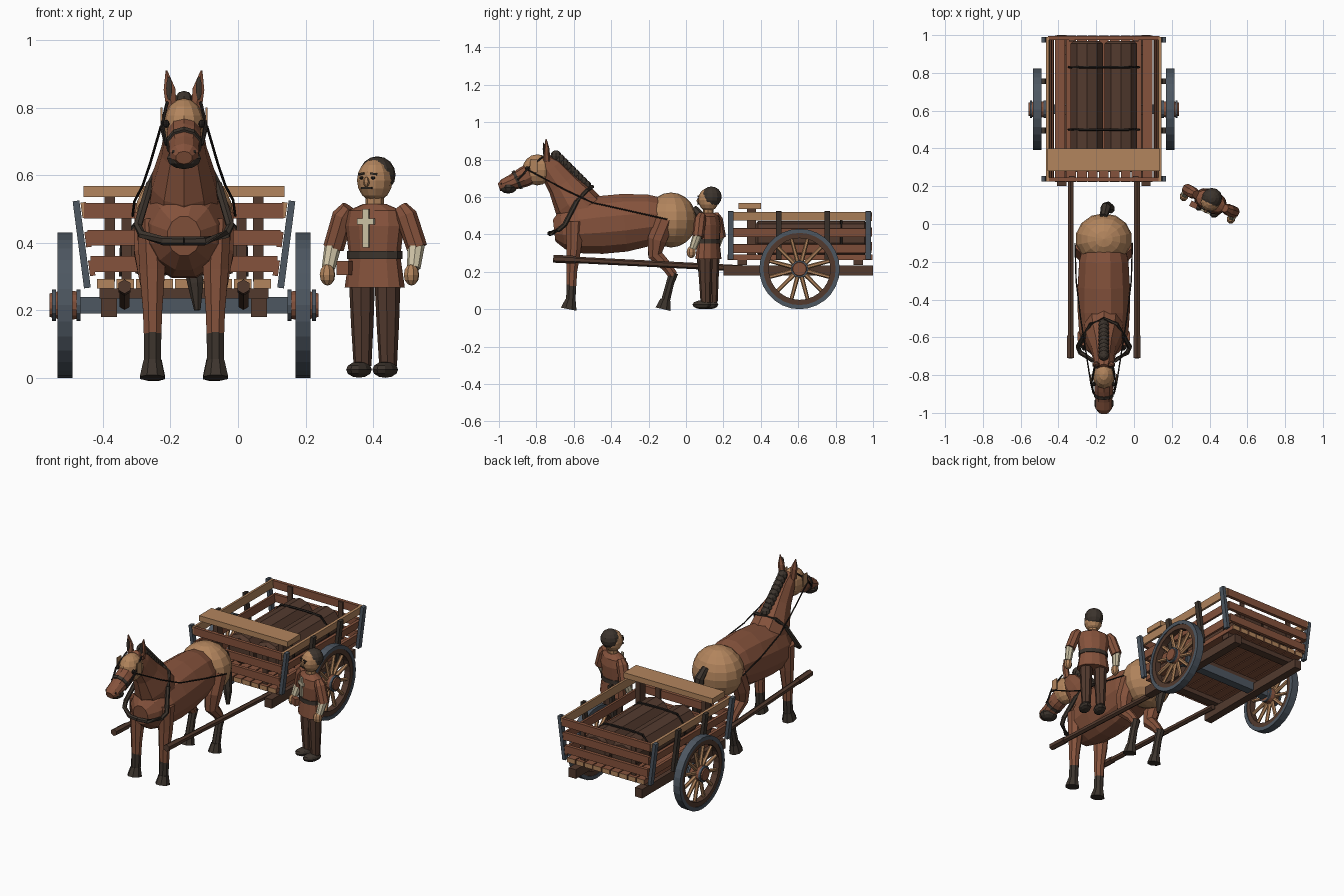
import bpy, bmesh, math
from mathutils import Vector, Matrix

if "Cube" in bpy.data.objects:
    bpy.data.objects.remove(bpy.data.objects["Cube"])


def material(name, rgb):
    m = bpy.data.materials.new(name)
    m.use_nodes = True
    m.diffuse_color = (*rgb, 1)
    m.node_tree.nodes["Principled BSDF"].inputs["Base Color"].default_value = (*rgb, 1)
    return m


TAN = material("tan", (.45, .235, .11))
BROWN = material("chestnut_brown", (.235, .085, .045))
WOOD = material("dark_wood", (.085, .042, .027))
DARK = material("dark_hair", (.045, .034, .026))
BLACK = material("near_black", (.018, .014, .012))
IRON = material("blue_grey_iron", (.075, .095, .12))
CREAM = material("cream_cloth", (.62, .55, .38))

place = Matrix.Identity(4)   # group transform for the parts being built


def add(name, bm, mat, end_mat=None):
    """Finish a part; end_mat colours faces that look along y."""
    bmesh.ops.recalc_face_normals(bm, faces=bm.faces)
    if end_mat:
        for f in bm.faces:
            f.material_index = int(abs(f.normal.y) > .9)
    bm.transform(place)
    me = bpy.data.meshes.new(name)
    bm.to_mesh(me)
    bm.free()
    for m in (mat, end_mat):
        if m:
            me.materials.append(m)
    ob = bpy.data.objects.new(name, me)
    bpy.context.collection.objects.link(ob)
    return ob


def box(name, c, size, mat, rot=(0, 0, 0), end_mat=None):
    bm = bmesh.new()
    r = Matrix.Rotation(rot[2], 4, 'Z') @ Matrix.Rotation(rot[1], 4, 'Y') @ Matrix.Rotation(rot[0], 4, 'X')
    bmesh.ops.create_cube(bm, size=1, matrix=Matrix.Translation(c) @ r @ Matrix.Diagonal((*size, 1)))
    add(name, bm, mat, end_mat)


def ball(name, c, radii, mat, seg=12, rings=8, axis='Z'):
    bm = bmesh.new()
    turn = Matrix.Rotation(math.pi / 2, 4, 'X') if axis == 'Y' else Matrix.Identity(4)
    bmesh.ops.create_uvsphere(bm, u_segments=seg, v_segments=rings, radius=1, matrix=Matrix.Translation(c) @ Matrix.Diagonal((*radii, 1)) @ turn)
    add(name, bm, mat)


def loft(name, pts, mat, n=8):
    """Skin elliptical rings along a path of (x, y, z, side radius[, depth radius])."""
    bm = bmesh.new()
    pos = [Vector(p[:3]) for p in pts]
    rings = []
    for i, p in enumerate(pts):
        t = (pos[min(i + 1, len(pos) - 1)] - pos[max(i - 1, 0)]).normalized()
        ref = Vector((0, 1, 0)) if abs(t.x) > .9 else Vector((1, 0, 0))
        side = (ref - t * ref.dot(t)).normalized()
        up = t.cross(side)
        ang = [2 * math.pi * (k + .5) / n for k in range(n)]
        rings.append([bm.verts.new(pos[i] + side * p[3] * math.cos(a) + up * p[-1] * math.sin(a)) for a in ang])
    for a, b in zip(rings, rings[1:]):
        for k in range(n):
            bm.faces.new((a[k], a[k - 1], b[k - 1], b[k]))
    bm.faces.new(rings[0])
    bm.faces.new(rings[-1])
    add(name, bm, mat)


def hoop(name, c, r_in, r_out, w, mat, n=28):
    """Square-section ring turning about the x axis."""
    bm = bmesh.new()
    sect = [(-w / 2, r_in), (w / 2, r_in), (w / 2, r_out), (-w / 2, r_out)]
    rows = [[bm.verts.new((c[0] + x, c[1] + r * math.cos(a), c[2] + r * math.sin(a))) for x, r in sect]
            for a in (2 * math.pi * k / n for k in range(n))]
    for i in range(n):
        for k in range(4):
            bm.faces.new((rows[i][k], rows[i][k - 1], rows[i - 1][k - 1], rows[i - 1][k]))
    add(name, bm, mat)


SIDES = ((1, "left"), (-1, "right"))

# ---------- cart, built about its own centre line ----------
place = Matrix.Translation((-.16, 0, 0))
lean = .13
for i in range(9):
    box("floor_plank", (-.232 + i * .058, .61, .278), (.052, .775, .028), BROWN, end_mat=TAN)
for y in (.3, .605, .92):
    box("floor_crossbar", (0, y, .25), (.5, .05, .03), WOOD)
box("axle", (0, .607, .215), (.62, .05, .05), IRON)
for s, side in SIDES:
    box(side + "_chassis_beam", (s * .2225, .6, .207), (.048, .8, .055), WOOD)
    loft(side + "_shaft", [(s * .176, -.6, .264, .017), (s * .176, .3, .218, .017)], WOOD, 6)
    loft(side + "_shaft_tip", [(s * .176, -.71, .27, .021), (s * .176, -.59, .264, .021)], WOOD, 6)
    for z, mat in ((.325, BROWN), (.41, BROWN), (.497, TAN)):
        box(side + "_side_rail", (s * (.27 + lean * (z - .3)), .608, z), (.016, .765, .046), mat, (0, s * lean, 0))
    for y, mat in ((.24, IRON), (.495, DARK), (.755, DARK), (.975, IRON)):
        box(side + "_side_post", (s * .303, y, .395), (.02, .03, .26), mat, (0, s * lean, 0))
    # wheel
    c = (s * .3525, .607, .215)
    hoop(side + "_tyre", c, .193, .215, .045, IRON)
    hoop(side + "_felloe", c, .165, .195, .038, WOOD)
    for k in range(12):
        a = 2 * math.pi * (k + .5) / 12
        d = Vector((0, math.cos(a), math.sin(a)))
        ends = [Vector(c) + d * r for r in (.03, .17)]
        loft(side + "_spoke", [(*ends[0], .012), (*ends[1], .01)], TAN, 6)
    loft(side + "_hub", [(s * .306, .607, .215, .04), (s * .352, .607, .215, .048), (s * .398, .607, .215, .036)], BROWN, 12)
    for x in (.312, .385):
        hoop(side + "_hub_band", (s * x, .607, .215), .03, .047, .012, IRON, 12)
for y, end in ((.235, "front"), (.985, "back")):
    for i, z in enumerate((.337, .415, .495)):
        box(end + "_board", (0, y, z), (.555 + .018 * i, .02, .046), BROWN)
    for x in (-.17, .17):
        box(end + "_brace", (x, y + (.014 if end == "front" else -.014), .4), (.03, .012, .23), WOOD)
box("bench_seat", (0, .34, .552), (.595, .12, .033), TAN)
for x in (-.22, .22):
    box("bench_support", (x, .35, .41), (.03, .05, .25), WOOD)
# bundled load with straps
for x in (-.09, .09):
    loft("cargo_roll", [(x, y, .382, r) for y, r in ((.37, .07), (.385, .09), (.955, .09), (.97, .07))], WOOD, 10)
for y in (.5, .83):
    loft("cargo_strap", [(x, y, z, .007) for x, z in ((-.185, .3), (-.183, .41), (-.13, .47), (-.05, .474), (.05, .474), (.13, .47), (.183, .41), (.185, .3))], BLACK, 5)

# ---------- horse ----------
loft("horse_body", [(0, -.02, .475, .09, .1), (0, -.2, .475, .135, .143), (0, -.33, .462, .143, .16),
                    (0, -.46, .45, .143, .16), (0, -.57, .44, .135, .147), (0, -.66, .425, .1, .11), (0, -.705, .42, .05, .06)], BROWN, 12)
loft("horse_neck", [(0, -.5, .45, .12, .14), (0, -.6, .58, .1, .118), (0, -.66, .67, .07, .085),
                    (0, -.72, .75, .055, .068), (0, -.77, .8, .04, .04)], BROWN, 10)
ball("horse_rump", (0, -.08, .477), (.15, .137, .147), TAN, 14, 10)
ball("horse_head", (0, -.795, .745), (.062, .08, .083), TAN, 12, 8)
loft("horse_nose", [(0, -.81, .735, .05, .058), (0, -.87, .705, .053, .054), (0, -.93, .678, .046, .042),
                    (0, -.975, .66, .045, .036), (0, -1, .652, .025, .02)], BROWN, 10)
ball("horse_muzzle", (0, -.95, .65), (.053, .046, .032), DARK, 10, 6)
loft("nose_band", [(0, -.895, .695, .054, .054), (0, -.91, .688, .053, .052)], DARK, 10)
for i in range(9):
    t = i / 8
    ball("mane_lock", (0, -.695 + .16 * t, .818 - .16 * t), (.029, .03, .032), DARK, 8, 6)
loft("tail", [(0, .04, .54, .02), (.01, .085, .49, .028), (.02, .09, .38, .03), (.035, .08, .28, .025), (.04, .075, .2, .01)], DARK, 7)
for s, side in SIDES:
    loft(side + "_ear", [(s * .036, -.745, .79, .018), (s * .043, -.745, .855, .02, .016), (s * .052, -.748, .91, .003)], BROWN, 6)
    ball(side + "_inner_ear", (s * .044, -.761, .857), (.01, .005, .035), DARK, 6, 6)
    ball(side + "_horse_eye", (s * .053, -.848, .752), (.01, .012, .012), BLACK, 8, 6)
    ball(side + "_nostril", (s * .028, -.985, .668), (.01, .008, .009), BLACK, 6, 4)
    box(side + "_blinker", (s * .067, -.815, .765), (.006, .04, .07), TAN)
    loft(side + "_front_leg", [(s * .1, -.595, .47, .042, .052), (s * .094, -.6, .32, .041, .042),
                               (s * .093, -.61, .2, .031, .03), (s * .093, -.612, .125, .028, .028)], BROWN)
    loft(side + "_front_shin", [(s * .093, -.612, .135, .028, .028), (s * .093, -.617, .035, .027, .027)], DARK)
    loft(side + "_front_hoof", [(s * .094, -.617, .05, .028, .03), (s * .094, -.627, 0, .04, .046)], DARK)
    loft(side + "_hind_leg", [(s * .1, -.11, .48, .05, .055), (s * .103, -.155, .37, .048, .055), (s * .097, -.165, .29, .037, .042),
                              (s * .092, -.1, .225, .028, .03), (s * .09, -.068, .18, .025, .027)], BROWN)
    loft(side + "_hind_shin", [(s * .09, -.066, .195, .026, .027), (s * .09, -.085, .14, .022, .023), (s * .09, -.112, .035, .025, .026)], DARK)
    loft(side + "_hind_hoof", [(s * .09, -.11, .05, .026, .03), (s * .09, -.122, 0, .037, .045)], DARK)
    # harness
    loft(side + "_collar", [(s * .1, -.585, .575, .013), (s * .137, -.65, .45, .013), (s * .125, -.68, .425, .013),
                            (s * .06, -.722, .405, .013), (0, -.73, .405, .013)], DARK, 6)
    loft(side + "_cheek_strap", [(s * .053, -.9, .69, .005), (s * .064, -.84, .755, .005), (s * .05, -.765, .815, .005)], BLACK, 5)
    loft(side + "_rein", [(s * .056, -.895, .695, .004), (s * .068, -.845, .745, .004), (s * .1, -.64, .635, .004),
                          (s * .122, -.5, .57, .004), (s * .146, -.3, .525, .004), (s * .152, -.1, .48, .004)], BLACK, 5)
loft("collar_top", [(-.1, -.585, .575, .01), (-.07, -.53, .635, .01), (0, -.5, .655, .01), (.07, -.53, .635, .01), (.1, -.585, .575, .01)], DARK, 6)

# ---------- driver, turned a little to his right ----------
place = Matrix.Translation((.405, .12, 0)) @ Matrix.Rotation(math.radians(-25.6), 4, 'Z')
loft("tunic", [(0, 0, .268, .094, .064), (0, 0, .36, .08, .055), (0, 0, .45, .092, .06), (0, 0, .495, .085, .05), (0, 0, .515, .035, .03)], BROWN, 12)
loft("belt", [(0, 0, .352, .086, .061), (0, 0, .376, .086, .061)], DARK, 12)
box("belt_pouch", (-.072, -.055, .325), (.04, .03, .042), BROWN)
box("chest_emblem_upright", (0, -.06, .443), (.02, .009, .115), CREAM)
box("chest_emblem_crossbar", (0, -.061, .463), (.055, .009, .018), CREAM)
loft("driver_neck", [(0, 0, .5, .028), (0, 0, .54, .028)], TAN)
ball("driver_head", (0, 0, .585), (.052, .056, .063), TAN, 12, 8)
ball("driver_hair", (0, .018, .601), (.054, .055, .055), DARK, 12, 8)
ball("driver_nose", (0, -.057, .58), (.009, .013, .015), TAN, 6, 6)
box("moustache", (0, -.054, .562), (.034, .009, .007), DARK)
for s, side in SIDES:
    ball(side + "_driver_eye", (s * .019, -.051, .592), (.007, .005, .005), BLACK, 6, 4)
    box(side + "_eyebrow", (s * .02, -.049, .604), (.02, .009, .006), DARK, (0, s * .15, s * .3))
    loft(side + "_trouser_leg", [(s * .042, 0, .29, .038, .042), (s * .042, .002, .16, .033, .035), (s * .042, .004, .035, .026, .028)], WOOD)
    ball(side + "_shoe", (s * .043, -.018, .024), (.035, .056, .024), DARK, 10, 6)
    loft(side + "_sleeve", [(s * .085, 0, .505, .022), (s * .104, 0, .48, .032), (s * .137, .004, .385, .031)], BROWN)
    loft(side + "_forearm", [(s * .136, .002, .4, .026), (s * .14, -.025, .325, .02)], CREAM)
    ball(side + "_hand", (s * .138, -.036, .305), (.023, .027, .032), TAN, 8, 6)
